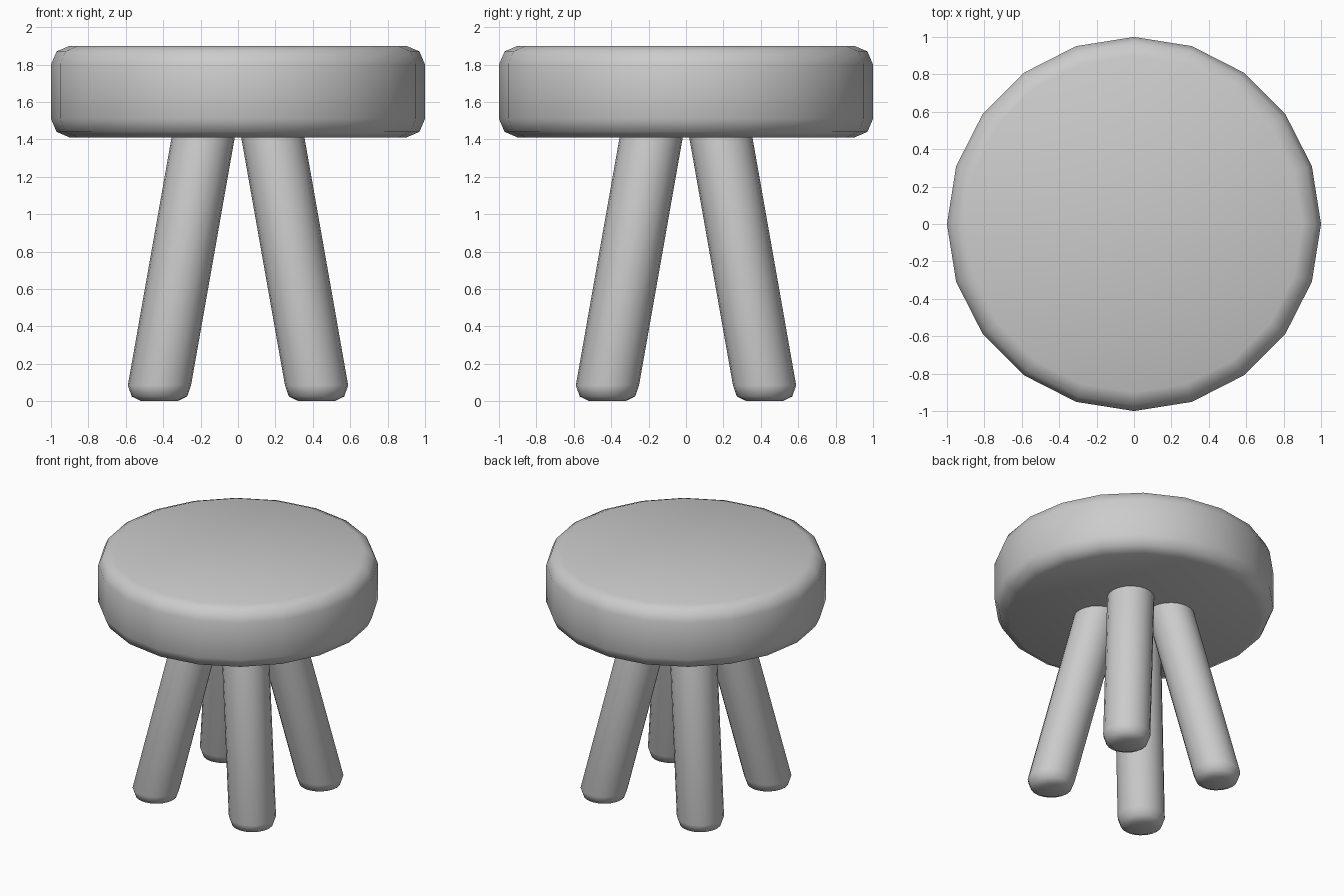
import bpy, bmesh
from math import cos, sin, tan, pi, radians

cube = bpy.data.objects.get("Cube")
if cube:
    bpy.data.objects.remove(cube, do_unlink=True)

SIDES = 20

grey = bpy.data.materials.new("plain_grey")
grey.use_nodes = True
colour = (0.6, 0.6, 0.6, 1)
grey.diffuse_color = colour
grey.node_tree.nodes["Principled BSDF"].inputs["Base Color"].default_value = colour


def stacked_rings(name, rings):
    """Join horizontal rings, each (x, y, z, radius), into a capped solid."""
    bm = bmesh.new()
    loops = []
    for x, y, z, r in rings:
        angles = [2 * pi * i / SIDES for i in range(SIDES)]
        loops.append([bm.verts.new((x + r * cos(a), y + r * sin(a), z)) for a in angles])
    for low, high in zip(loops, loops[1:]):
        for i in range(SIDES):
            j = (i + 1) % SIDES
            bm.faces.new((low[i], low[j], high[j], high[i]))
    bm.faces.new(loops[0][::-1])
    bm.faces.new(loops[-1])
    mesh = bpy.data.meshes.new(name)
    bm.to_mesh(mesh)
    bm.free()
    mesh.materials.append(grey)
    obj = bpy.data.objects.new(name, mesh)
    bpy.context.collection.objects.link(obj)
    bpy.ops.object.select_all(action='DESELECT')
    obj.select_set(True)
    bpy.context.view_layer.objects.active = obj
    bpy.ops.object.shade_smooth_by_angle(angle=radians(60))
    return obj


# Round seat with rounded rims
seat_profile = [(1.41, 0.9), (1.44, 0.97), (1.51, 1.0),
                (1.8, 1.0), (1.87, 0.97), (1.9, 0.9)]
stacked_rings("seat", [(0, 0, z, r) for z, r in seat_profile])

# Four legs splayed along the diagonals, with rounded feet
FOOT, ANKLE, TOP = 0.42, 0.085, 1.6
lean = FOOT - (TOP - ANKLE) * tan(radians(10))
leg_profile = [(FOOT, 0, 0.095), (FOOT, 0.025, 0.148),
               (FOOT, ANKLE, 0.169), (lean, TOP, 0.169)]
for side, sx in (("left", 1), ("right", -1)):
    for end, sy in (("front", -1), ("back", 1)):
        stacked_rings(f"{end}_{side}_leg",
                      [(sx * d, sy * d, z, r) for d, z, r in leg_profile])
